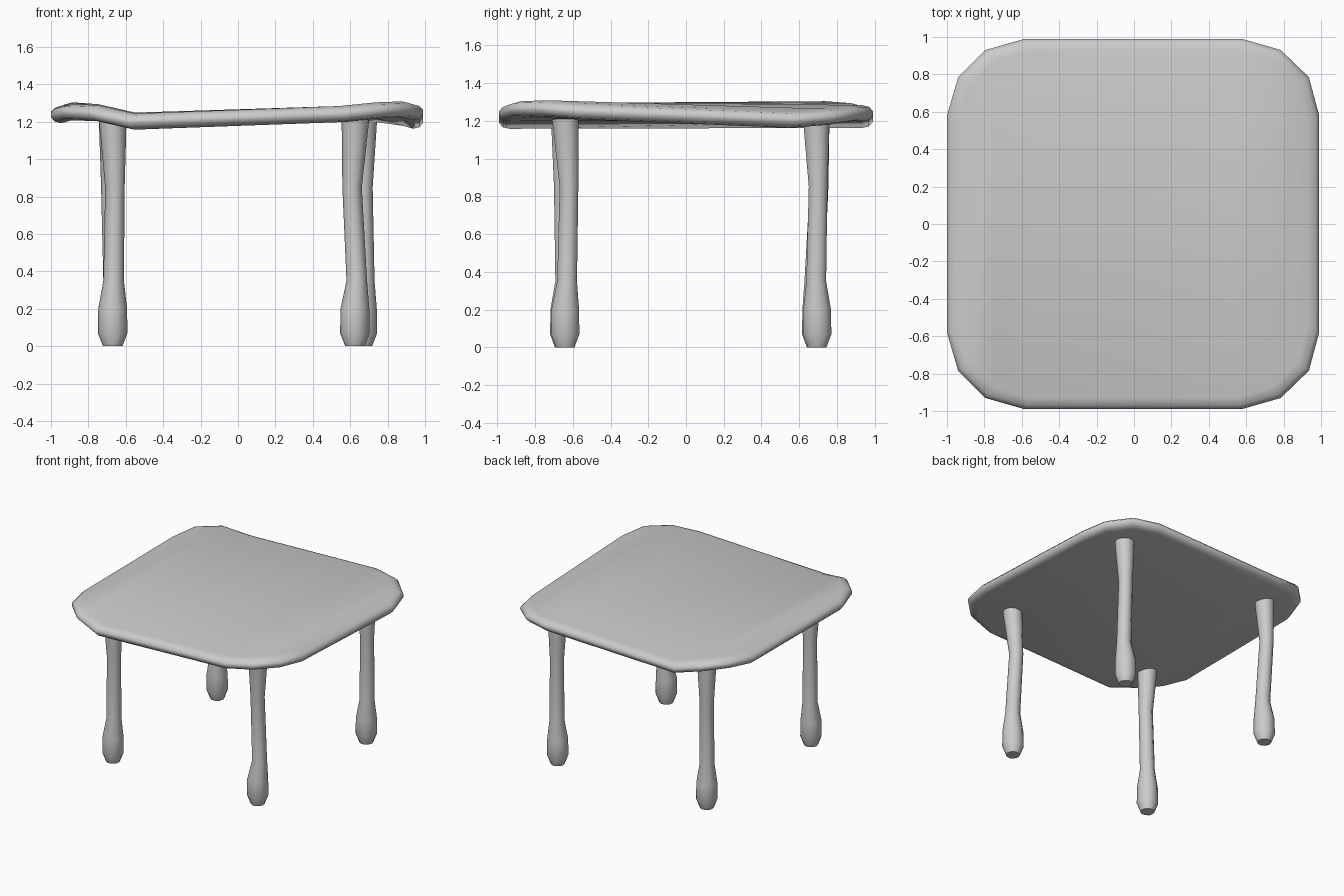
import bpy
import bmesh
import math

cube = bpy.data.objects.get("Cube")
if cube:
    bpy.data.objects.remove(cube)

grey = bpy.data.materials.new("light_grey")
grey.use_nodes = True
grey.diffuse_color = (0.6, 0.6, 0.6, 1)
grey.node_tree.nodes["Principled BSDF"].inputs["Base Color"].default_value = (0.6, 0.6, 0.6, 1)


def finish(name, bm):
    bmesh.ops.recalc_face_normals(bm, faces=bm.faces)
    mesh = bpy.data.meshes.new(name)
    bm.to_mesh(mesh)
    bm.free()
    mesh.materials.append(grey)
    for poly in mesh.polygons:
        poly.use_smooth = True
    obj = bpy.data.objects.new(name, mesh)
    bpy.context.collection.objects.link(obj)
    return obj


def bridge(bm, low, high):
    n = len(low)
    for i in range(n):
        j = (i + 1) % n
        bm.faces.new((low[i], low[j], high[j], high[i]))


# Tabletop: warped rounded square, columns of (x, half depth, front z, back z)
columns = [
    (-1.0, 0.58, 1.235, 1.24), (-0.94, 0.785, 1.25, 1.26),
    (-0.795, 0.93, 1.245, 1.25), (-0.585, 0.99, 1.20, 1.205),
    (0.575, 0.99, 1.24, 1.24), (0.785, 0.93, 1.26, 1.24),
    (0.935, 0.785, 1.265, 1.22), (0.99, 0.58, 1.25, 1.205),
]
outline = [(x, -d, zf) for x, d, zf, zb in columns]
outline += [(x, d, zb) for x, d, zf, zb in reversed(columns)]

# Rounded rim: (scale, height offset) from underside to top
rim = [(0.945, -0.042), (0.98, -0.034), (1.0, -0.01),
       (1.0, 0.012), (0.98, 0.034), (0.94, 0.044)]
bm = bmesh.new()
rings = [[bm.verts.new((x * s, y * s, z + h)) for x, y, z in outline] for s, h in rim]
for low, high in zip(rings, rings[1:]):
    bridge(bm, low, high)
for ring in (rings[0], rings[-1]):
    for i in range(7):
        bm.faces.new((ring[i], ring[i + 1], ring[14 - i], ring[15 - i]))
finish("tabletop", bm)


# Legs: shared (height, radius) profile, each with its own crooked path
leg_profile = [(0.0, 0.052), (0.07, 0.079), (0.2, 0.077),
               (0.35, 0.055), (0.85, 0.052), (1.215, 0.074)]
SIDES = 10


def make_leg(name, foot, knee, neck, top):
    bm = bmesh.new()
    path = [foot, foot, foot, knee, neck, top]
    rings = []
    for (z, r), (cx, cy) in zip(leg_profile, path):
        angles = [math.tau * i / SIDES for i in range(SIDES)]
        rings.append([bm.verts.new((cx + r * math.cos(a), cy + r * math.sin(a), z))
                      for a in angles])
    for low, high in zip(rings, rings[1:]):
        bridge(bm, low, high)
    # Separate caps keep the flat ends crisp
    for ring in (rings[0], rings[-1]):
        bm.faces.new(ring)
    for edge in bm.edges:
        if all(len(v.link_edges) == 3 for v in edge.verts):
            edge.smooth = False
    finish(name, bm)


make_leg("front_right_leg", (-0.67, -0.645), (-0.665, -0.64), (-0.658, -0.65), (-0.67, -0.645))
make_leg("front_left_leg", (0.625, -0.64), (0.635, -0.63), (0.61, -0.62), (0.628, -0.64))
make_leg("back_left_leg", (0.665, 0.695), (0.675, 0.69), (0.668, 0.70), (0.67, 0.69))
make_leg("back_right_leg", (-0.67, 0.69), (-0.665, 0.68), (-0.68, 0.705), (-0.67, 0.69))
